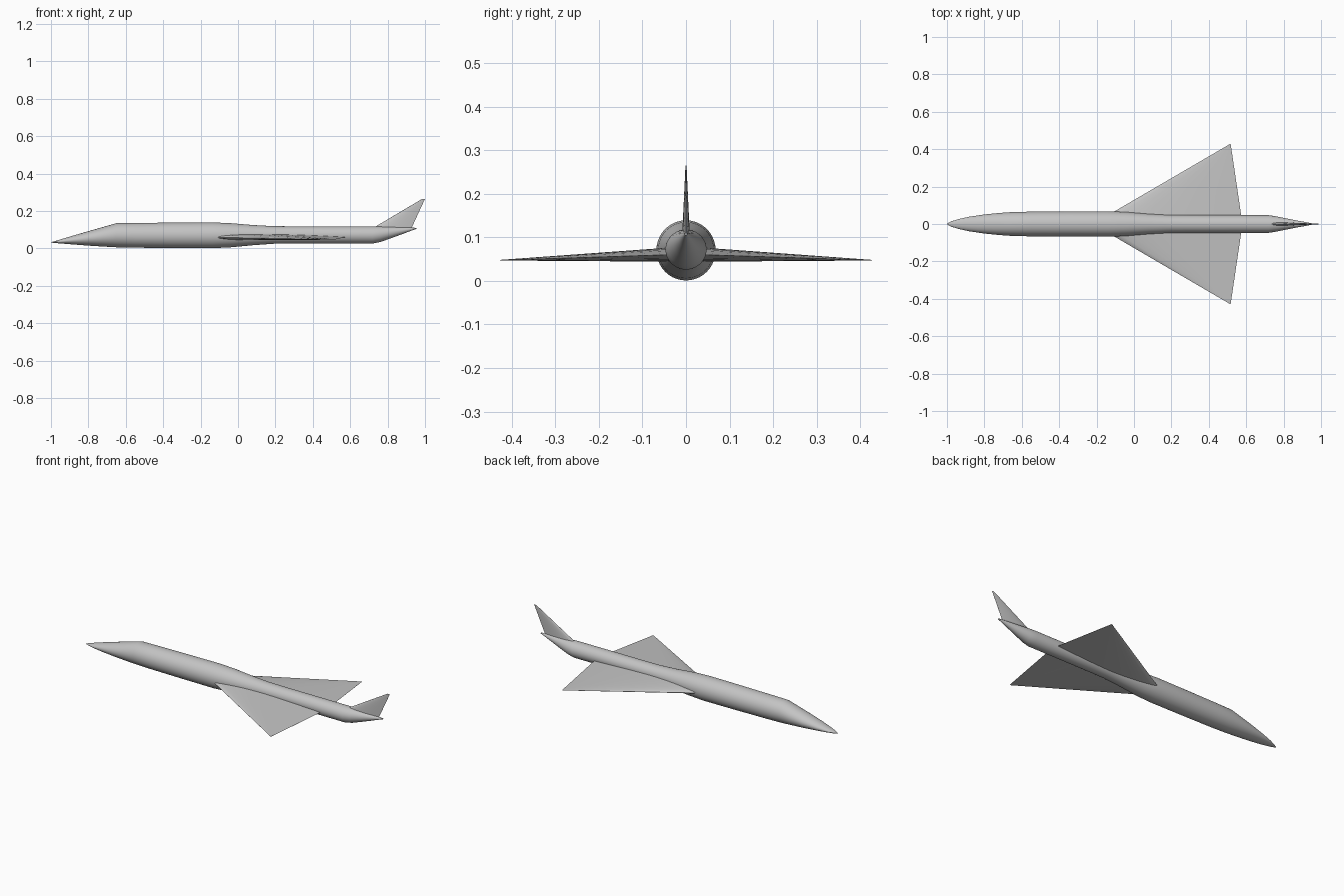
import bpy, bmesh, math

if "Cube" in bpy.data.objects:
    bpy.data.objects.remove(bpy.data.objects["Cube"])

grey = bpy.data.materials.new("light_grey")
grey.use_nodes = True
COLOUR = (0.55, 0.55, 0.55, 1)
grey.diffuse_color = COLOUR
grey.node_tree.nodes["Principled BSDF"].inputs["Base Color"].default_value = COLOUR


def loft(name, rings, angle):
    """Skin a list of equal-length closed rings and cap both ends."""
    bm = bmesh.new()
    loops = [[bm.verts.new(p) for p in ring] for ring in rings]
    n = len(loops[0])
    for a, b in zip(loops, loops[1:]):
        for i in range(n):
            j = (i + 1) % n
            bm.faces.new((a[i], a[j], b[j], b[i]))
    bm.faces.new(loops[0])
    bm.faces.new(loops[-1])
    bmesh.ops.recalc_face_normals(bm, faces=bm.faces)
    mesh = bpy.data.meshes.new(name)
    bm.to_mesh(mesh)
    bm.free()
    mesh.materials.append(grey)
    ob = bpy.data.objects.new(name, mesh)
    bpy.context.collection.objects.link(ob)
    bpy.ops.object.select_all(action='DESELECT')
    ob.select_set(True)
    bpy.context.view_layer.objects.active = ob
    bpy.ops.object.shade_smooth_by_angle(angle=math.radians(angle))
    return ob


def oval(x, half_width, bottom, top, sides=40):
    mid, half = (top + bottom) / 2, (top - bottom) / 2
    return [(x, half_width * math.cos(t), mid + half * math.sin(t))
            for t in (2 * math.pi * i / sides for i in range(sides))]


def foil(lead, trail, upper, lower, steps=12):
    """Outline of a lens section as (chord position, offset) pairs."""
    up, down = [], []
    for i in range(steps + 1):
        u = (1 - math.cos(math.pi * i / steps)) / 2
        # rounded leading edge, thin trailing edge
        h = min(1, 2.6 * math.sqrt(u) * (1 - u))
        mid = (upper + lower) / 2
        x = lead + (trail - lead) * u
        up.append((x, mid + (upper - mid) * h + 0.0002))
        down.append((x, mid + (lower - mid) * h - 0.0002))
    return up + down[::-1]


# Fuselage: x, half width, bottom, top
stations = [
    (-1.0, 0.001, 0.031, 0.033), (-0.98, 0.013, 0.029, 0.039),
    (-0.94, 0.026, 0.026, 0.051), (-0.88, 0.039, 0.021, 0.069),
    (-0.8, 0.051, 0.015, 0.092), (-0.72, 0.059, 0.010, 0.115),
    (-0.65, 0.064, 0.006, 0.135), (-0.55, 0.066, 0.004, 0.136),
    (-0.35, 0.067, 0.002, 0.138), (-0.14, 0.068, 0.001, 0.139),
    (-0.04, 0.064, 0.006, 0.135), (0.08, 0.054, 0.017, 0.125),
    (0.19, 0.048, 0.025, 0.119), (0.3, 0.047, 0.026, 0.118),
    (0.72, 0.047, 0.026, 0.118), (0.76, 0.041, 0.034, 0.117),
    (0.82, 0.029, 0.055, 0.115), (0.88, 0.017, 0.077, 0.113),
    (0.93, 0.008, 0.096, 0.111), (0.955, 0.003, 0.105, 0.110)]
loft("fuselage", [oval(*s) for s in stations], 40)

# Delta wings, flat beneath and thinning to a pointed tip
for name, side in (("left_wing", 1), ("right_wing", -1)):
    root = foil(-0.22, 0.58, 0.079, 0.044)
    tip = foil(0.512, 0.517, 0.048, 0.047)
    loft(name, [[(x, 0, z) for x, z in root],
                [(x, side * 0.427, z) for x, z in tip]], 40)

# Swept tail fin
fin_root = foil(0.70, 0.922, 0.009, -0.009)
fin_tip = foil(0.985, 1.0, 0.001, -0.001)
loft("tail_fin", [[(x, y, 0.096) for x, y in fin_root],
                  [(x, y, 0.265) for x, y in fin_tip]], 40)
